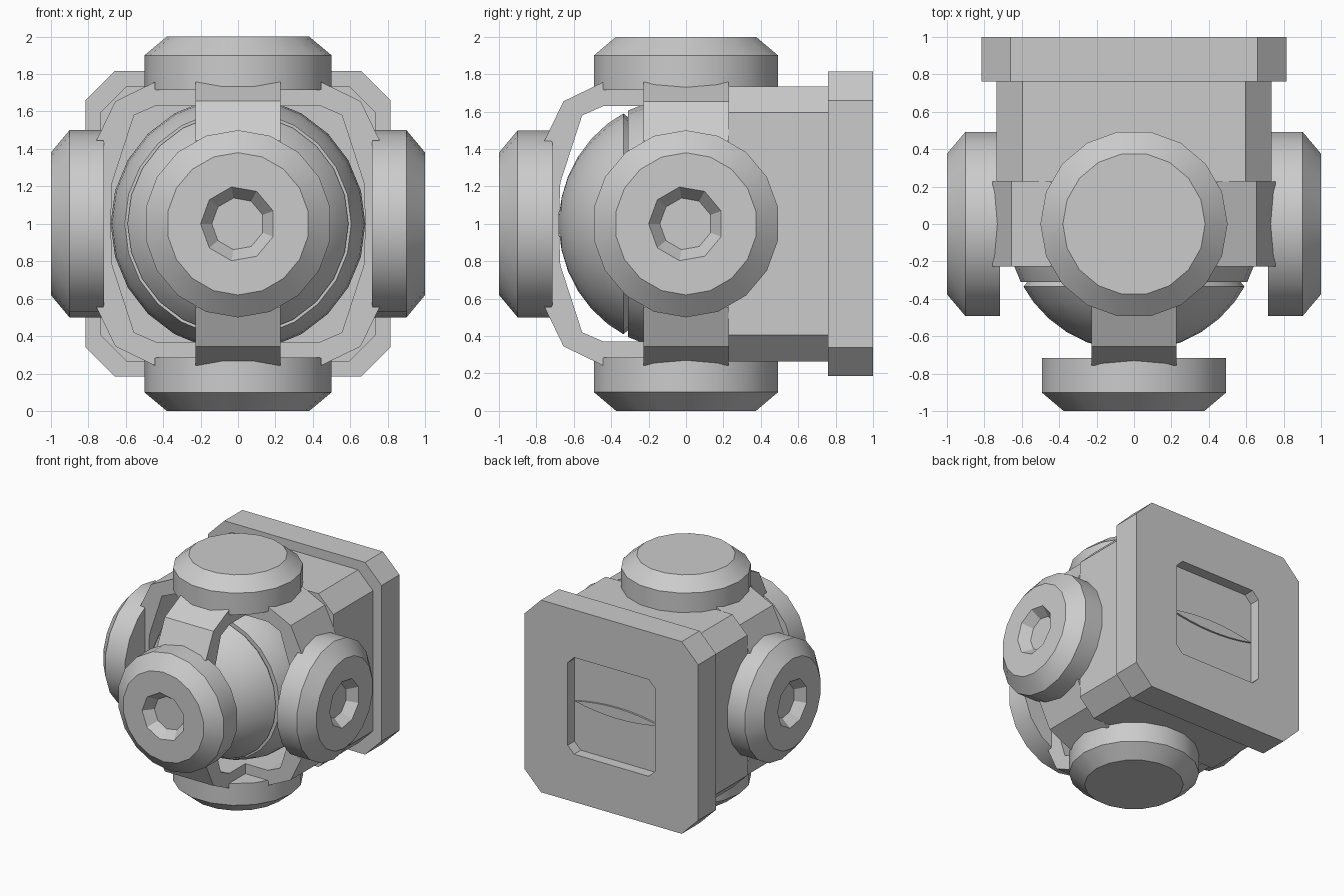
import bpy, bmesh
from math import sin, cos, pi, radians, sqrt
from mathutils import Matrix, Euler

cube = bpy.data.objects.get("Cube")
if cube:
    bpy.data.objects.remove(cube, do_unlink=True)

grey = bpy.data.materials.new("plain_grey")
grey.use_nodes = True
COLOUR = (0.6, 0.6, 0.6, 1)
grey.diffuse_color = COLOUR
grey.node_tree.nodes["Principled BSDF"].inputs["Base Color"].default_value = COLOUR

CENTRE = Matrix.Translation((0, 0, 1))
BACKWARD = Matrix.Rotation(-pi / 2, 4, 'X')   # local z becomes +y


def finish(name, bm, matrix=CENTRE, smooth=False):
    bmesh.ops.transform(bm, matrix=matrix, verts=bm.verts)
    bmesh.ops.recalc_face_normals(bm, faces=bm.faces)
    mesh = bpy.data.meshes.new(name)
    bm.to_mesh(mesh)
    bm.free()
    obj = bpy.data.objects.new(name, mesh)
    bpy.context.collection.objects.link(obj)
    mesh.materials.append(grey)
    if smooth:
        bpy.ops.object.select_all(action='DESELECT')
        obj.select_set(True)
        bpy.context.view_layer.objects.active = obj
        bpy.ops.object.shade_smooth_by_angle(angle=radians(32))
    return obj


def circle(r, n, phase=0.0):
    return [(r * cos(phase + 2 * pi * i / n), r * sin(phase + 2 * pi * i / n))
            for i in range(n)]


def chamfered_square(h, c):
    k = h - c
    return [(h, -k), (h, k), (k, h), (-k, h), (-h, k), (-h, -k), (-k, -h), (k, -h)]


def loft(sections):
    """Bridge (outline, height) sections in order and cap both ends."""
    bm = bmesh.new()
    loops = []
    for outline, z in sections:
        vs = [bm.verts.new((x, y, z)) for x, y in outline]
        es = [bm.edges.new((vs[i - 1], vs[i])) for i in range(len(vs))]
        loops.append((vs, es))
    for (_, a), (_, b) in zip(loops, loops[1:]):
        bmesh.ops.bridge_loops(bm, edges=a + b)
    bm.faces.new(loops[0][0])
    bm.faces.new(loops[-1][0])
    return bm


# Round port caps on five sides, each with a nine-sided socket
def port_cap(name, rotation, turn):
    rim, hole = (lambda r: circle(r, 18, turn)), (lambda r: circle(r, 9, pi / 2 + turn))
    bm = loft([(rim(0.5), 0.715), (rim(0.5), 0.9), (rim(0.38), 1.0),
               (hole(0.2), 1.0), (hole(0.14), 0.92)])
    finish(name, bm, CENTRE @ Euler(rotation).to_matrix().to_4x4(), True)


half = pi / 2
port_cap("top_cap", (0, 0, 0), 0)
port_cap("bottom_cap", (pi, 0, 0), 0)
port_cap("front_cap", (half, 0, 0), pi / 18)
port_cap("right_cap", (half, 0, -half), pi / 18)
port_cap("left_cap", (half, 0, half), pi / 18)

# Ball core: front dome, narrow groove, and shell behind it
R = 0.68
profile = [(R * sin(a), -R * cos(a)) for a in (radians(d) for d in (4, 12, 22, 32, 42, 52))]
profile += [(0.59, -0.335), (0.57, -0.31), (0.605, -0.31)]
profile += [(sqrt(R * R - y * y), y) for y in (-0.2, -0.1, 0, 0.15, 0.3)]
finish("ball_core", loft([(circle(r, 24), y) for r, y in profile]), CENTRE @ BACKWARD, True)

# Bent straps joining neighbouring caps around the ball
BRACKET = [(0, 0.718), (0.444, 0.718), (0.444, 0.757), (0.655, 0.655), (0.757, 0.444),
           (0.718, 0.444), (0.718, 0), (0.68, 0), (0.672, 0.22), (0.555, 0.58),
           (0.44, 0.63), (0, 0.63)]


def strap(name, side, up, turn):
    outline = [(side * a, up * b) for a, b in BRACKET]
    bm = loft([(outline, -0.228), (outline, 0.228)])
    stand = Matrix.Rotation(pi / 2, 4, 'X')
    finish(name, bm, CENTRE @ Matrix.Rotation(turn, 4, 'Z') @ stand)


for level, up in (("upper", 1), ("lower", -1)):
    strap(level + "_left_strap", 1, up, 0)
    strap(level + "_right_strap", -1, up, 0)
    strap(level + "_front_strap", 1, up, -half)

# Square neck behind the ball
neck = chamfered_square(0.735, 0.14)
finish("neck", loft([(neck, 0.228), (neck, 0.77)]), CENTRE @ BACKWARD)

# Back flange with a recessed window
flange = chamfered_square(0.815, 0.155)
window = chamfered_square(0.41, 0.06)
finish("back_flange", loft([(flange, 0.76), (flange, 1.0), (window, 1.0), (window, 0.91)]),
       CENTRE @ BACKWARD)

# Slim curved slat across the window
arc = [(-0.4 + 0.1 * i, 0.045 * (1 - (0.25 * i - 1) ** 2)) for i in range(9)]
slat = arc + [(x, -z) for x, z in reversed(arc[1:-1])]
finish("window_slat", loft([(slat, 0.9), (slat, 0.925)]), CENTRE @ BACKWARD)
